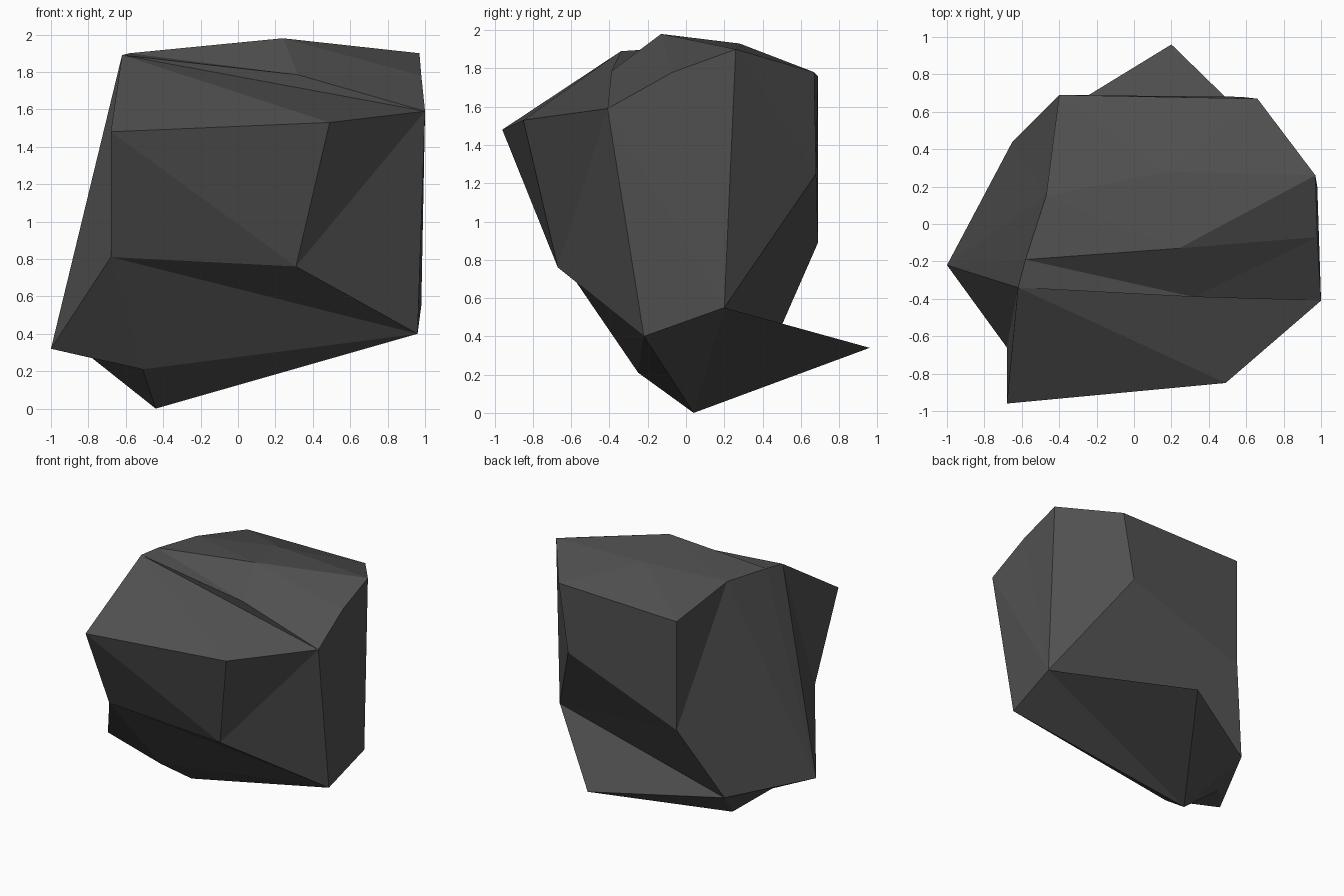
import bpy, bmesh

if "Cube" in bpy.data.objects:
    bpy.data.objects.remove(bpy.data.objects["Cube"])

# Corner points of the boulder, grouped by level
corners = {
    # top ridge and brow
    "D": (-.62, -.34, 1.89), "P": (.32, -.39, 1.785), "C": (1, -.41, 1.59),
    "O": (-.58, -.19, 1.90), "N": (.24, -.13, 1.98), "M": (.98, -.07, 1.78),
    "Q": (-.47, .15, 1.895), "R": (.17, .28, 1.93), "L": (.97, .26, 1.90),
    "S": (-.40, .69, 1.76), "T": (.66, .67, 1.78),
    # front bulge
    "A": (-.68, -.96, 1.48), "B": (.49, -.85, 1.53),
    "E": (-.68, -.66, .81), "F": (.31, -.67, .76),
    # back
    "V": (-.40, .69, .89), "X": (.57, .68, 1.25),
    # base and rear spur
    "G": (.96, -.22, .40), "K": (.98, .20, .55), "H": (-1, -.22, .32),
    "W": (-.65, .44, .32), "I": (-.51, -.25, .21), "J": (-.44, .04, 0),
    "Z": (-.78, .02, .27), "U": (.20, .96, .34),
}

# Flat facets, each spelled by its corner letters
facets = (
    "DPNO PCMN ONRQ NMLR QRS RLT RTS "      # top
    "ABCD DCP AEFB BFGC EGF EIG EHI "       # front
    "CGKLM LKXT "                           # right
    "DHE DEA DOQWH QWVS "                   # left
    "STXV KWVX KUW "                        # back
    "GIJ IZJ HZI HWZ ZWJ JWU KJU GJK"       # underside
).split()

bm = bmesh.new()
verts = {name: bm.verts.new(co) for name, co in corners.items()}
for facet in facets:
    bm.faces.new([verts[c] for c in facet])
bmesh.ops.recalc_face_normals(bm, faces=bm.faces)
bmesh.ops.triangulate(bm, faces=[f for f in bm.faces if len(f.verts) > 3])

mesh = bpy.data.meshes.new("boulder")
bm.to_mesh(mesh)
bm.free()

# One dark stone colour
stone = bpy.data.materials.new("dark grey stone")
stone.diffuse_color = (.08, .08, .08, 1)
stone.use_nodes = True
stone.node_tree.nodes["Principled BSDF"].inputs["Base Color"].default_value = stone.diffuse_color
mesh.materials.append(stone)

boulder = bpy.data.objects.new("boulder", mesh)
bpy.context.collection.objects.link(boulder)
